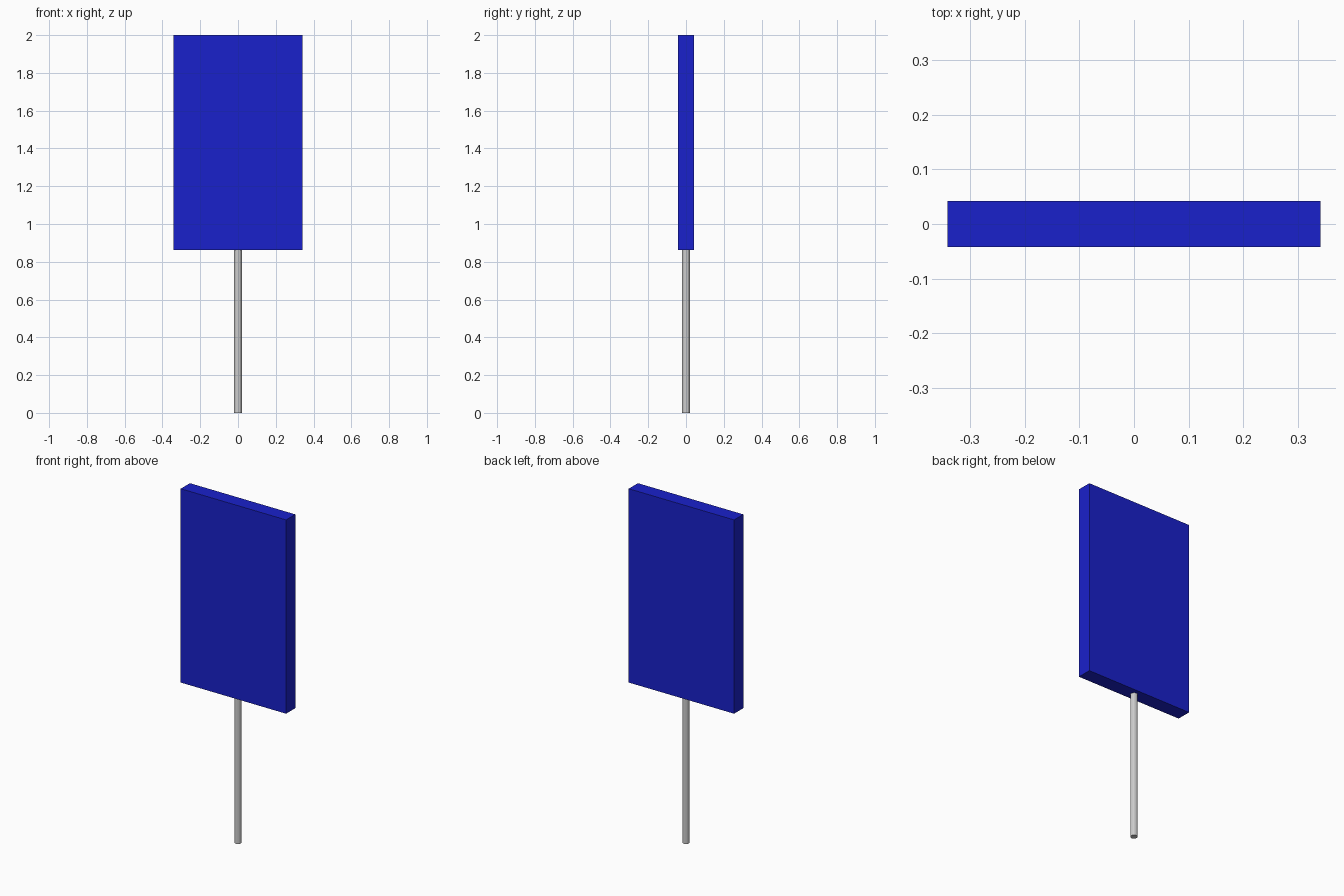
import bpy

if "Cube" in bpy.data.objects:
    bpy.data.objects.remove(bpy.data.objects["Cube"])

BOTTOM, TOP = 0.863, 2.0

# Blue sign panel
bpy.ops.mesh.primitive_cube_add(size=1, location=(0, 0, (BOTTOM + TOP) / 2))
panel = bpy.context.object
panel.name = "sign_panel"
panel.scale = (0.684, 0.085, TOP - BOTTOM)
bpy.ops.object.transform_apply(location=False, rotation=False, scale=True)
blue = bpy.data.materials.new("blue_paint")
blue.diffuse_color = (0.01, 0.015, 0.6, 1)
blue.use_nodes = True
blue.node_tree.nodes["Principled BSDF"].inputs["Base Color"].default_value = blue.diffuse_color
panel.data.materials.append(blue)

# Slim post, meeting the underside of the panel
bpy.ops.mesh.primitive_cylinder_add(vertices=12, radius=0.02, depth=BOTTOM,
                                    location=(0, 0, BOTTOM / 2))
bpy.context.object.name = "post"
